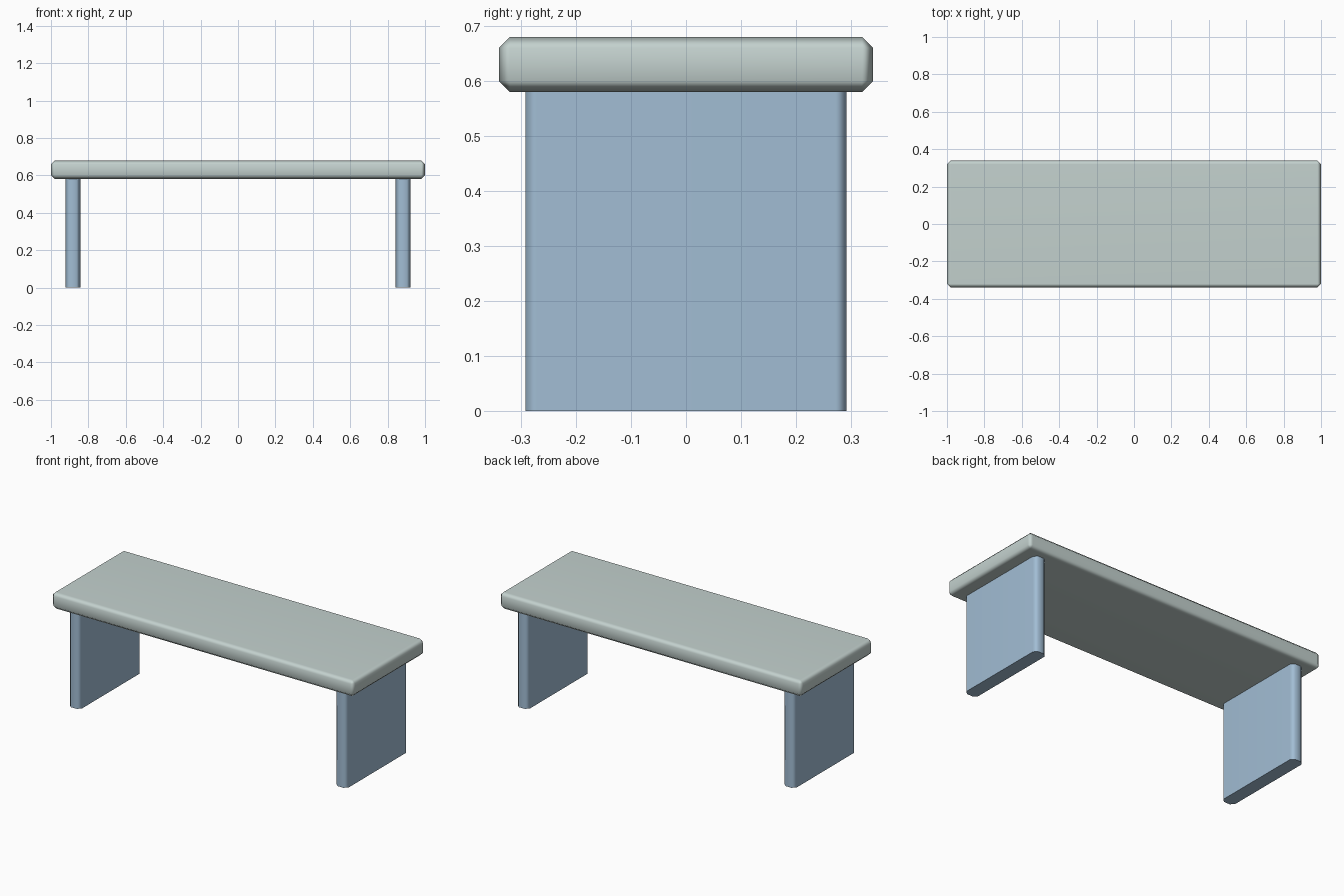
import bpy, bmesh
from mathutils import Matrix

if "Cube" in bpy.data.objects:
    bpy.data.objects.remove(bpy.data.objects["Cube"])


def material(name, rgb):
    m = bpy.data.materials.new(name)
    m.diffuse_color = (*rgb, 1)
    m.use_nodes = True
    m.node_tree.nodes["Principled BSDF"].inputs["Base Color"].default_value = m.diffuse_color
    return m


def chamfered_box(name, centre, size, chamfer, mat, vertical_only=False):
    """Box with one-segment chamfers and soft, area-weighted shading."""
    bm = bmesh.new()
    bmesh.ops.create_cube(bm, size=1, matrix=Matrix.Diagonal((*size, 1)))
    edges = [e for e in bm.edges if not vertical_only
             or abs(e.verts[0].co.z - e.verts[1].co.z) > 1e-4]
    bmesh.ops.bevel(bm, geom=edges, offset=chamfer, offset_type='OFFSET',
                    segments=1, profile=0.5, affect='EDGES')
    bmesh.ops.recalc_face_normals(bm, faces=bm.faces)
    # smooth across chamfers, crisp at square edges
    for f in bm.faces:
        f.smooth = True
    for e in bm.edges:
        e.smooth = e.calc_face_angle(0) < 1.05
    me = bpy.data.meshes.new(name)
    bm.to_mesh(me)
    bm.free()
    me.materials.append(mat)
    ob = bpy.data.objects.new(name, me)
    ob.location = centre
    bpy.context.collection.objects.link(ob)
    wn = ob.modifiers.new("weighted_normals", 'WEIGHTED_NORMAL')
    wn.keep_sharp = True
    return ob


stone = material("pale_grey_green", (0.55, 0.64, 0.62))
blue = material("dusty_blue", (0.36, 0.51, 0.66))

# Seat slab
chamfered_box("seat", (0, 0, 0.63), (2.0, 0.68, 0.10), 0.02, stone)

# Panel legs at both ends
for side, sx in (("left", -1), ("right", 1)):
    chamfered_box(side + "_leg", (sx * 0.883, 0, 0.29), (0.08, 0.584, 0.58),
                  0.02, blue, vertical_only=True)
